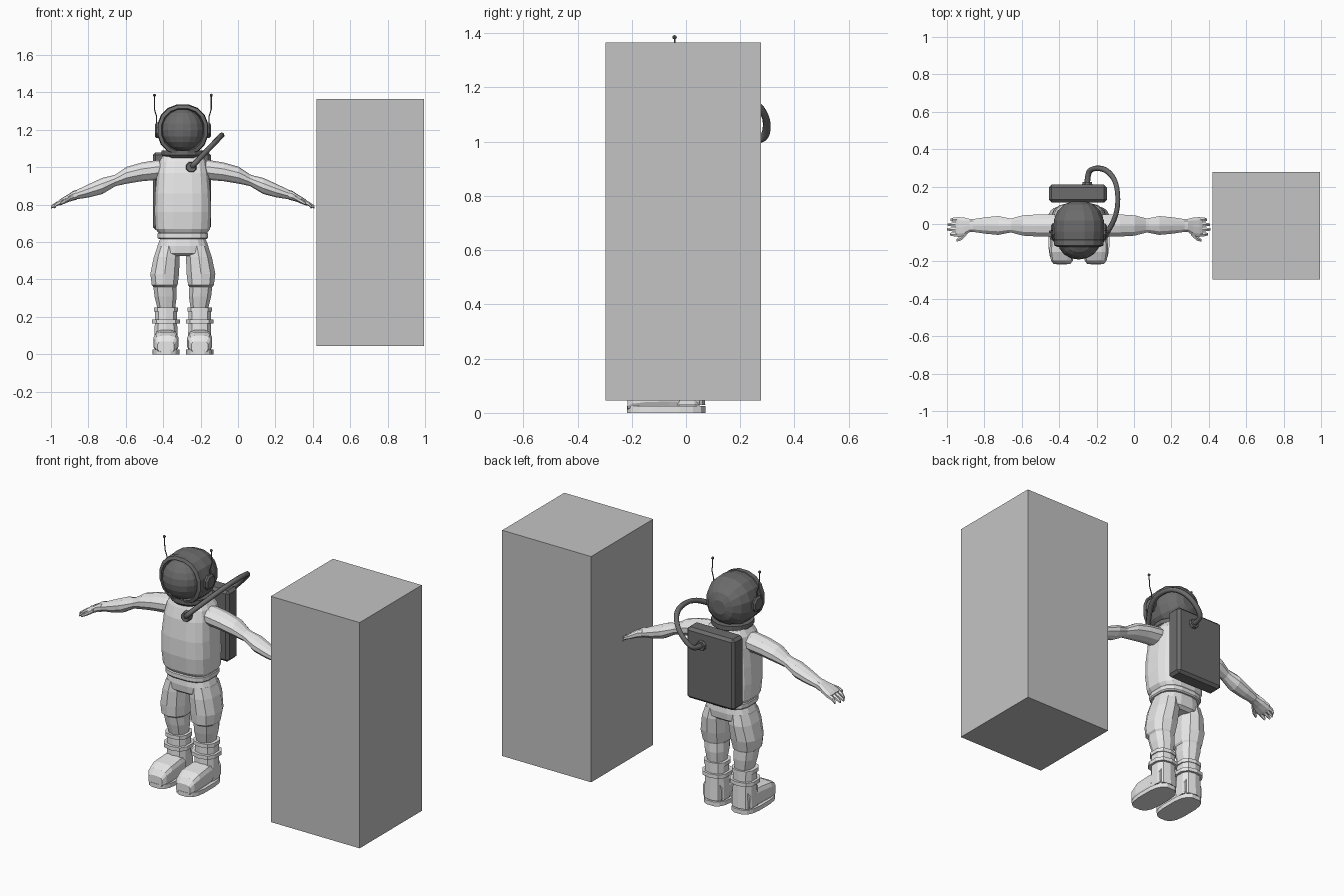
import bpy, bmesh, math
from mathutils import Vector

CX = -0.295  # centre line of the figure


def mat(name, v):
    m = bpy.data.materials.new(name)
    m.diffuse_color = (v, v, v, 1)
    return m


SUIT = mat("suit_light_grey", 0.8)
DARK = mat("gear_dark_grey", 0.15)
PANEL = mat("block_grey", 0.55)


def finish(name, bm, m):
    bmesh.ops.recalc_face_normals(bm, faces=bm.faces)
    me = bpy.data.meshes.new(name)
    bm.to_mesh(me)
    bm.free()
    ob = bpy.data.objects.new(name, me)
    bpy.context.collection.objects.link(ob)
    me.materials.append(m)
    return ob


def loft(name, secs, m, n=12, p=2.0, axis="z"):
    """Skin of superellipse rings: (centre, half size a, half size b)."""
    bm = bmesh.new()
    rings = []
    for c, a, b in secs:
        ring = []
        for i in range(n):
            t = 2 * math.pi * (i + 0.5) / n
            u, v = (math.copysign(abs(f) ** (2 / p), f) for f in (math.cos(t), math.sin(t)))
            off = {"z": (a * u, b * v, 0), "x": (0, a * u, b * v), "y": (a * u, 0, b * v)}[axis]
            ring.append(bm.verts.new(Vector(c) + Vector(off)))
        rings.append(ring)
    for r, s in zip(rings, rings[1:]):
        for i in range(n):
            j = (i + 1) % n
            bm.faces.new((r[i], r[j], s[j], s[i]))
    bm.faces.new(rings[0])
    bm.faces.new(rings[-1])
    return finish(name, bm, m)


def box(name, lo, hi, m, bevel=0):
    bm = bmesh.new()
    bmesh.ops.create_cube(bm, size=1)
    for v in bm.verts:
        v.co = [l + (h - l) * (c + 0.5) for l, h, c in zip(lo, hi, v.co)]
    if bevel:
        bmesh.ops.bevel(bm, geom=bm.edges[:], offset=bevel, segments=1, affect="EDGES")
    return finish(name, bm, m)


def ball(name, c, r, m, seg=12, rings=8, squash=(1, 1, 1)):
    bm = bmesh.new()
    bmesh.ops.create_uvsphere(bm, u_segments=seg, v_segments=rings, radius=r)
    for v in bm.verts:
        v.co = Vector(c) + Vector(a * b for a, b in zip(v.co, squash))
    return finish(name, bm, m)


def tube(name, pts, r, m, kind="NURBS"):
    cu = bpy.data.curves.new(name, "CURVE")
    cu.dimensions = "3D"
    cu.bevel_depth, cu.bevel_resolution, cu.use_fill_caps = r, 1, True
    sp = cu.splines.new(kind)
    sp.points.add(len(pts) - 1)
    for q, c in zip(sp.points, pts):
        q.co = (*c, 1)
    if kind == "NURBS":
        sp.order_u, sp.use_endpoint_u, sp.resolution_u = 3, True, 5
    ob = bpy.data.objects.new(name, cu)
    bpy.context.collection.objects.link(ob)
    cu.materials.append(m)


# Free-standing block
box("block", (0.42, -0.297, 0.045), (0.995, 0.277, 1.365), PANEL)

# Torso, belt and hips
loft("torso", [((CX, y, z), a, b) for z, y, a, b in (
    (0.64, 0, 0.125, 0.105), (0.67, -0.005, 0.148, 0.118), (0.76, -0.01, 0.153, 0.125),
    (0.86, -0.01, 0.15, 0.125), (0.97, -0.005, 0.14, 0.118), (1.03, 0, 0.128, 0.105),
    (1.065, 0, 0.105, 0.09))], SUIT, 16, 3)
loft("belt", [((CX, 0, z), a, a * 0.85) for z, a in (
    (0.615, 0.13), (0.622, 0.136), (0.645, 0.136), (0.652, 0.13))], SUIT, 16, 3)
loft("hips", [((CX, 0, z), a, b) for z, a, b in (
    (0.62, 0.122, 0.1), (0.58, 0.138, 0.105), (0.54, 0.145, 0.1), (0.525, 0.12, 0.08))], SUIT, 16, 2.6)
loft("collar", [((CX, -0.01, z), a, a) for z, a in ((1.05, 0.1), (1.065, 0.115), (1.09, 0.115))], DARK, 16)

for s, side in ((-1, "right"), (1, "left")):
    def X(d):
        return CX + s * d

    # Trouser leg
    loft(side + "_leg", [((X(d), y, z), a, b) for z, d, y, a, b in (
        (0.58, 0.075, 0, 0.062, 0.095), (0.52, 0.086, 0, 0.072, 0.102), (0.43, 0.097, -0.005, 0.08, 0.095),
        (0.37, 0.097, -0.01, 0.072, 0.085), (0.36, 0.096, -0.005, 0.064, 0.075), (0.31, 0.092, 0, 0.062, 0.07),
        (0.24, 0.088, 0.005, 0.048, 0.055), (0.2, 0.088, 0.005, 0.048, 0.055))], SUIT, 10, 2.4)

    # Boot: shaft, cuff rings, foot and sole
    loft(side + "_boot_shaft", [((X(0.09), 0.005, z), a, a) for z, a in (
        (0.03, 0.066), (0.17, 0.062), (0.235, 0.062))], SUIT, 10, 2.6)
    for z, a in ((0.165, 0.077), (0.228, 0.068)):
        loft(side + "_boot_cuff", [((X(0.09), 0.003, z + h), a, a) for h in (0, 0.022)], SUIT, 10, 2.6)
    loft(side + "_boot_foot", [((X(0.09), y, h / 2 + 0.01), a, h / 2) for y, a, h in (
        (-0.215, 0.045, 0.06), (-0.195, 0.06, 0.09), (-0.15, 0.068, 0.11), (-0.06, 0.064, 0.12),
        (0.05, 0.06, 0.12))], SUIT, 12, 3.5, "y")
    loft(side + "_boot_sole", [((X(0.09), -0.073, z), 0.074, 0.146) for z in (0, 0.025)], SUIT, 16, 3)

    # Arm: sleeve, elbow and glove
    loft(side + "_sleeve", [((X(d), -0.008, z), a, b) for d, z, a, b in (
        (0.08, 0.99, 0.06, 0.045), (0.14, 0.985, 0.062, 0.053), (0.22, 0.975, 0.062, 0.05),
        (0.3, 0.957, 0.057, 0.045), (0.36, 0.93, 0.04, 0.031), (0.375, 0.923, 0.041, 0.033),
        (0.43, 0.9, 0.053, 0.043), (0.5, 0.875, 0.046, 0.036), (0.585, 0.848, 0.033, 0.022))],
        SUIT, 10, 2, "x")
    loft(side + "_glove", [((X(d), y, z), a, b) for d, y, z, a, b in (
        (0.565, -0.008, 0.853, 0.036, 0.026), (0.585, -0.008, 0.848, 0.037, 0.026),
        (0.61, -0.014, 0.836, 0.05, 0.021), (0.645, -0.016, 0.818, 0.055, 0.018),
        (0.66, -0.016, 0.81, 0.05, 0.015))], SUIT, 10, 2.6, "x")
    for k, l in enumerate((0.69, 0.705, 0.702, 0.685)):
        y = -0.055 + 0.026 * k
        loft(side + "_finger", [((X(0.64), y, 0.82), 0.013, 0.013), ((X(0.675), y, 0.803), 0.012, 0.012),
                                ((X(l), y, 0.787), 0.007, 0.008)], SUIT, 6, 2, "x")
    loft(side + "_thumb", [((X(0.6), -0.045, 0.838), 0.018, 0.015), ((X(0.63), -0.075, 0.82), 0.015, 0.013),
                           ((X(0.655), -0.088, 0.805), 0.008, 0.008)], SUIT, 6, 2, "x")

    # Earpiece and antenna
    loft(side + "_earpiece", [((X(d), -0.04, 1.197), a, a) for d, a in (
        (0.12, 0.045), (0.142, 0.045), (0.15, 0.034))], DARK, 8, 2, "x")
    tube(side + "_antenna", [(X(0.14), -0.035, 1.22), (X(0.14), -0.035, 1.27), (X(0.152), -0.037, 1.31),
                             (X(0.152), -0.042, 1.385)], 0.003, DARK, "POLY")
    ball(side + "_antenna_tip", (X(0.152), -0.042, 1.385), 0.008, DARK, 8, 6)

# Helmet shell, visor rim and visor
loft("helmet", [((CX, y, 1.2), a, a) for y, a in (
    (0.12, 0.04), (0.105, 0.08), (0.07, 0.115), (0.02, 0.136), (-0.04, 0.138), (-0.09, 0.132))],
    DARK, 16, 2.2, "y")
loft("visor_rim", [((CX, y, 1.2), a, a) for y, a in (
    (-0.08, 0.128), (-0.085, 0.136), (-0.115, 0.134), (-0.122, 0.116), (-0.1, 0.11))], DARK, 16, 2.2, "y")
ball("visor", (CX, -0.095, 1.2), 0.112, DARK, 16, 10, (1, 0.85, 1))

# Backpack
box("backpack", (-0.455, 0.115, 0.665), (-0.145, 0.21, 1.08), DARK, 0.015)

# Air hose with its two sockets
path = ((-0.25, -0.11), (-0.24, -0.15), (-0.2, -0.12), (-0.145, -0.05), (-0.1, 0.03), (-0.083, 0.12),
        (-0.095, 0.23), (-0.15, 0.295), (-0.22, 0.3), (-0.25, 0.27), (-0.25, 0.2))
tube("air_hose", [(x, y, 1.0 + (x + 0.25) * 1.05) for x, y in path], 0.015, DARK)
for name, y0, y1 in (("chest_socket", -0.1, -0.135), ("pack_socket", 0.2, 0.225)):
    loft(name, [((-0.25, y0, 1.0), 0.032, 0.032), ((-0.25, y1, 1.0), 0.026, 0.026)], DARK, 8, 2, "y")
